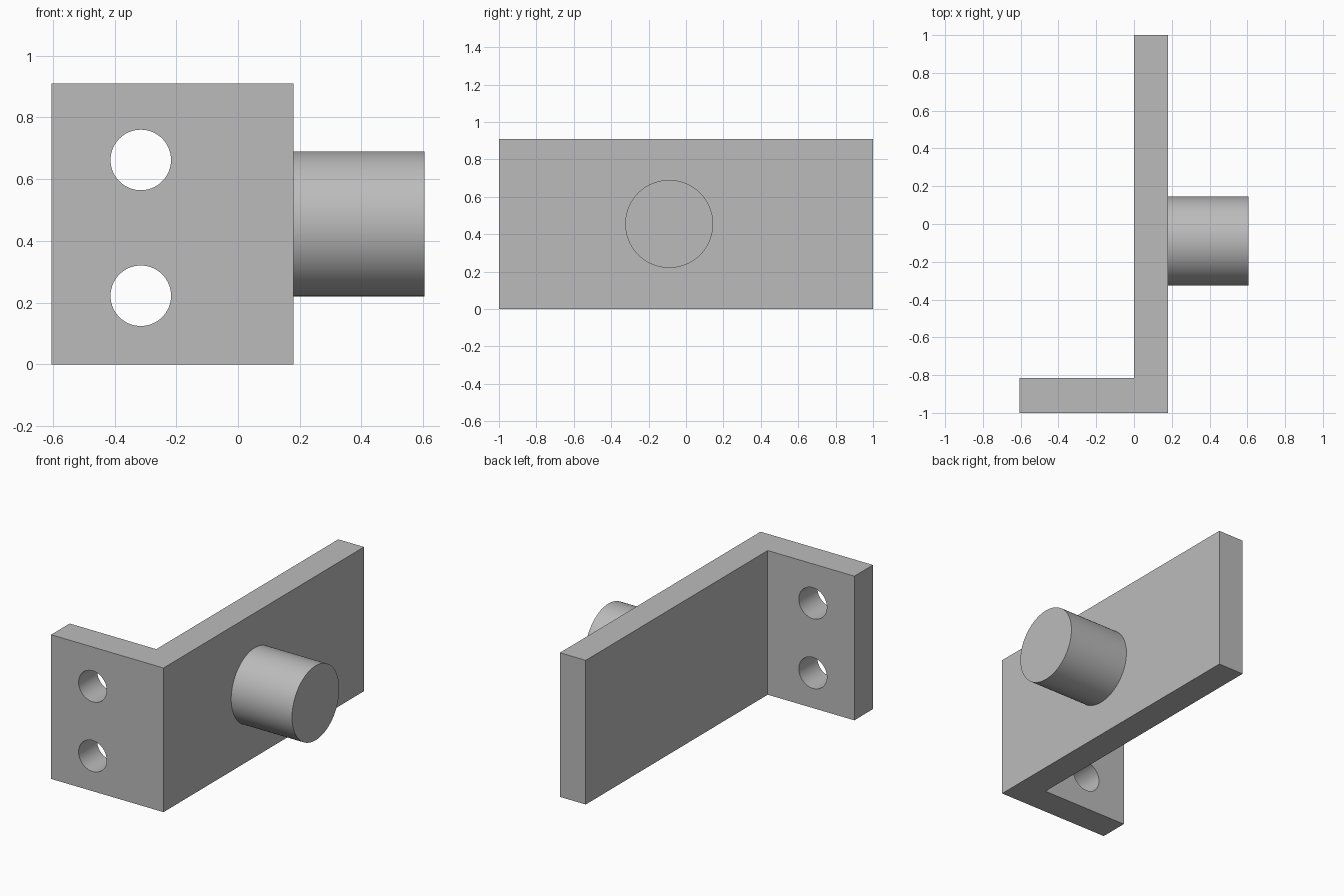
import bpy, bmesh, math
from mathutils import Matrix

if "Cube" in bpy.data.objects:
    bpy.data.objects.remove(bpy.data.objects["Cube"], do_unlink=True)

GREY = (0.5, 0.5, 0.5, 1.0)
HEIGHT = 0.91
BACK = 1.0            # half length of the plate
OUTER, INNER = 0.18, 0.0   # plate faces in x
TIP = 0.605           # reach of flange and peg
FLANGE_BACK = -0.815

metal = bpy.data.materials.new("plain_grey")
metal.use_nodes = True
metal.diffuse_color = GREY
metal.node_tree.nodes["Principled BSDF"].inputs["Base Color"].default_value = GREY


def add_object(name, bm):
    bmesh.ops.recalc_face_normals(bm, faces=bm.faces)
    mesh = bpy.data.meshes.new(name)
    bm.to_mesh(mesh)
    bm.free()
    mesh.materials.append(metal)
    obj = bpy.data.objects.new(name, mesh)
    bpy.context.collection.objects.link(obj)
    return obj


def cylinder(name, radius, depth, centre, axis):
    bm = bmesh.new()
    turn = Matrix.Rotation(math.pi / 2, 4, "Y" if axis == "x" else "X")
    bmesh.ops.create_cone(bm, cap_ends=True, segments=96, radius1=radius,
                          radius2=radius, depth=depth,
                          matrix=Matrix.Translation(centre) @ turn)
    return add_object(name, bm)


def smooth(obj):
    bpy.ops.object.select_all(action="DESELECT")
    obj.select_set(True)
    bpy.context.view_layer.objects.active = obj
    bpy.ops.object.shade_smooth_by_angle(angle=math.radians(30))


# L-shaped bracket, extruded upward from its outline
outline = [(-TIP, -BACK), (OUTER, -BACK), (OUTER, BACK),
           (INNER, BACK), (INNER, FLANGE_BACK), (-TIP, FLANGE_BACK)]
bm = bmesh.new()
base = bm.faces.new([bm.verts.new((x, y, 0)) for x, y in outline])
top = bmesh.ops.extrude_face_region(bm, geom=[base])["geom"]
bmesh.ops.translate(bm, vec=(0, 0, HEIGHT),
                    verts=[g for g in top if isinstance(g, bmesh.types.BMVert)])
bracket = add_object("angle_bracket", bm)

# Two screw holes through the flange
for z in (0.222, 0.662):
    cutter = cylinder("hole_cutter", 0.098, 0.5, (-0.315, -0.9, z), "y")
    cutter.hide_render = True
    cut = bracket.modifiers.new("screw_hole", "BOOLEAN")
    cut.operation = "DIFFERENCE"
    cut.solver = "EXACT"
    cut.object = cutter
    bpy.context.view_layer.objects.active = bracket
    bpy.ops.object.modifier_apply(modifier=cut.name)
    bpy.data.objects.remove(cutter, do_unlink=True)
smooth(bracket)

# Round peg on the outer face
peg = cylinder("round_peg", 0.235, TIP - OUTER,
               ((TIP + OUTER) / 2, -0.09, HEIGHT / 2), "x")
smooth(peg)
